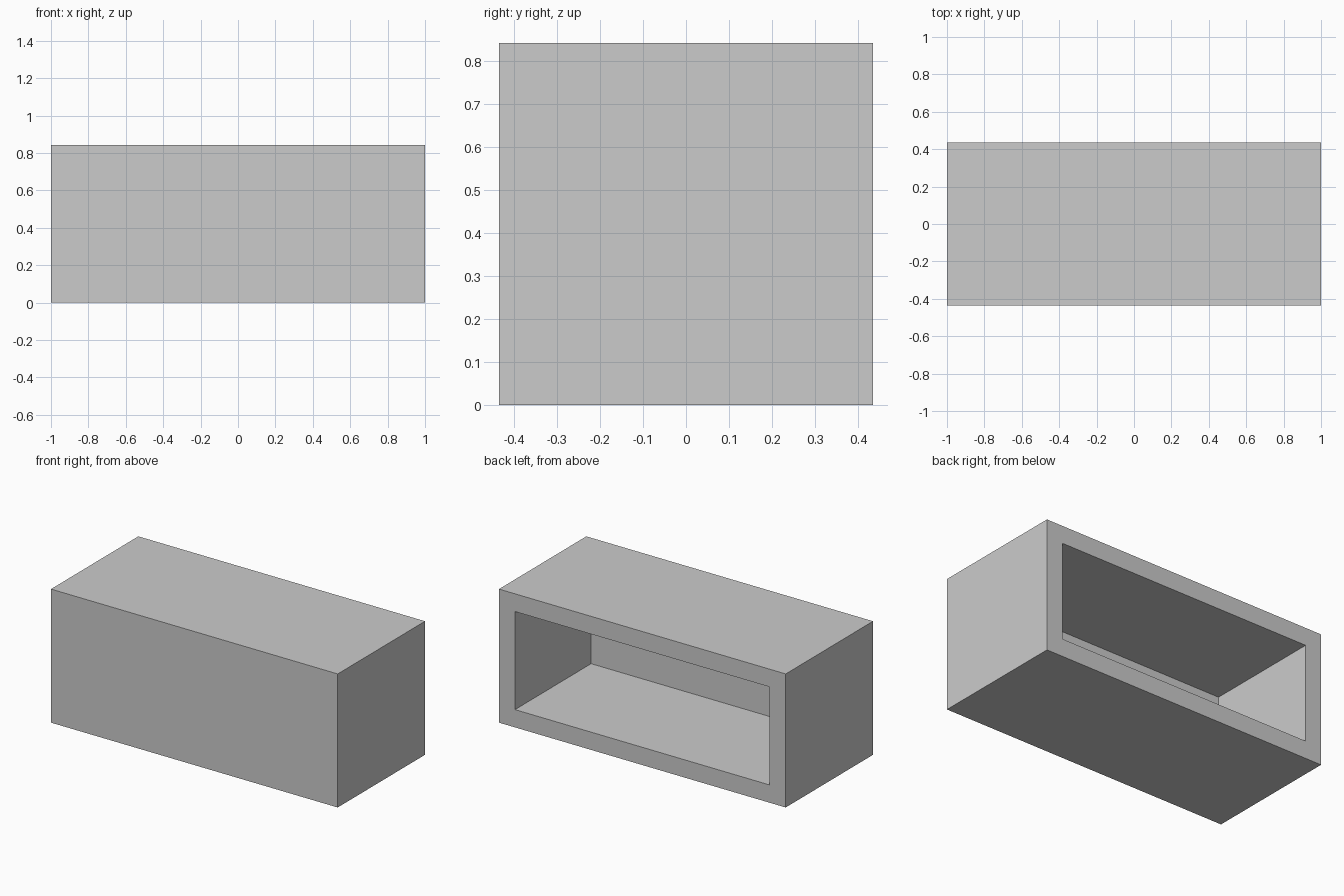
import bpy
import bmesh
from mathutils import Vector

default = bpy.data.objects.get("Cube")
if default:
    bpy.data.objects.remove(default, do_unlink=True)

WIDTH, DEPTH, HEIGHT = 2.0, 0.87, 0.842
WALL = 0.112

# Plain grey finish
grey = bpy.data.materials.new("light_grey")
grey.use_nodes = True
colour = (0.6, 0.6, 0.6, 1)
grey.diffuse_color = colour
grey.node_tree.nodes["Principled BSDF"].inputs["Base Color"].default_value = colour

# Solid block standing on the ground
bm = bmesh.new()
bmesh.ops.create_cube(bm, size=1)
bmesh.ops.scale(bm, vec=(WIDTH, DEPTH, HEIGHT), verts=bm.verts)
bmesh.ops.translate(bm, vec=(0, 0, HEIGHT / 2), verts=bm.verts)
bm.normal_update()

# Open compartment: inset the back face, then push it in to leave even walls
back = max(bm.faces, key=lambda f: f.normal.y)
bmesh.ops.inset_region(bm, faces=[back], thickness=WALL, use_even_offset=True)
pushed = bmesh.ops.extrude_discrete_faces(bm, faces=[back])["faces"][0]
bmesh.ops.translate(bm, vec=Vector((0, WALL - DEPTH, 0)), verts=pushed.verts)
bmesh.ops.recalc_face_normals(bm, faces=bm.faces)

mesh = bpy.data.meshes.new("open_box")
bm.to_mesh(mesh)
bm.free()
mesh.materials.append(grey)
box = bpy.data.objects.new("open_box", mesh)
bpy.context.collection.objects.link(box)
